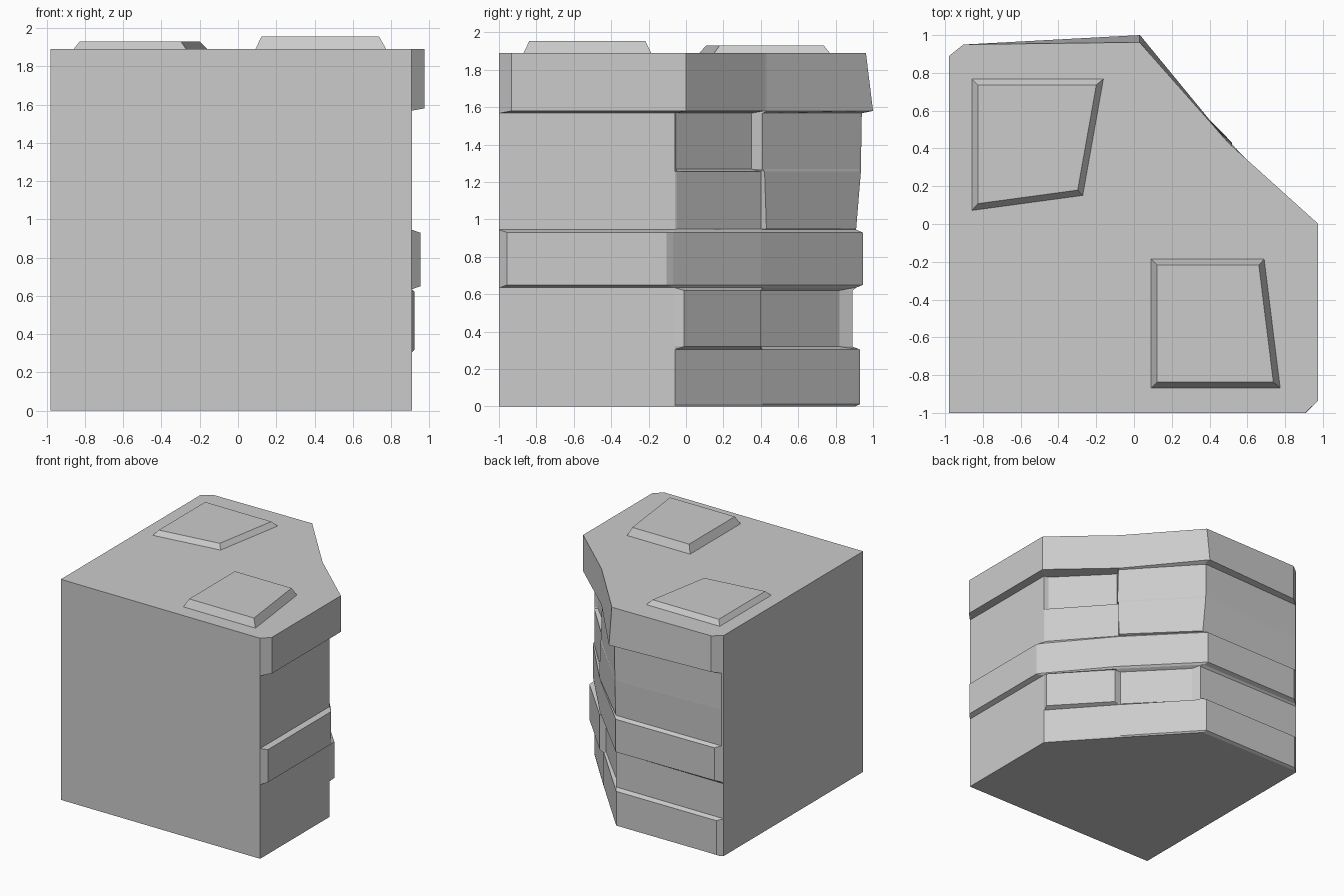
import bpy, bmesh
from mathutils import Vector

if "Cube" in bpy.data.objects:
    bpy.data.objects.remove(bpy.data.objects["Cube"])


def make_object(name, bm):
    bmesh.ops.recalc_face_normals(bm, faces=bm.faces)
    mesh = bpy.data.meshes.new(name)
    bm.to_mesh(mesh)
    bm.free()
    obj = bpy.data.objects.new(name, mesh)
    bpy.context.collection.objects.link(obj)
    return obj


def loft(name, levels):
    """Skin equal-length outlines given as (z, points) and cap both ends."""
    bm = bmesh.new()
    rings = [[bm.verts.new((x, y, z)) for x, y in pts] for z, pts in levels]
    n = len(rings[0])
    bm.faces.new(rings[0])
    bm.faces.new(rings[-1])
    for lo, hi in zip(rings, rings[1:]):
        for i in range(n):
            j = (i + 1) % n
            bm.faces.new((lo[i], lo[j], hi[j], hi[i]))
    bmesh.ops.remove_doubles(bm, verts=bm.verts, dist=0.0005)
    return make_object(name, bm)


def outline(r, d, d2, e, f, g2, g, back):
    """Plan of one course: r pushes out the right face, back the rear face."""
    return [(-.98, -1), (.908, -1), (.91 + r, -.999 + r),
            (.91 + r, d), d2, e, f, g2, g,
            (-.979 + back * 1.25, .89 + back), (-.98, .889)]


# Plans of the five masonry courses, bottom to top
base_in = outline(0, -.06, (.90, -.05), (.49, .40), (.48, .41),
                  (.03, .89), (.02, .90), .015)
base = outline(0, -.06, (.905, -.055), (.50, .40), (.49, .41),
               (.02, .92), (.01, .93), .035)
split = outline(0, -.06, (.923, -.01), (.54, .40), (.48, .40),
                (.07, .82), (.04, .89), 0)
belt_in = outline(0, -.065, (.91, -.06), (.51, .41), (.50, .42),
                  (.03, .90), (.02, .91), .01)
belt = outline(.043, -.105, (.93, -.07), (.53, .41), (.52, .42),
               (.015, .935), (.005, .945), .045)
step_lo = outline(0, -.06, (.905, -.05), (.50, .40), (.52, .43),
                  (.04, .90), (.03, .91), .01)
step_hi = outline(0, -.06, (.905, -.05), (.50, .40), (.52, .42),
                  (.03, .925), (.02, .935), .01)
niche_lo = outline(0, -.06, (.87, -.05), (.475, .35), (.52, .41),
                   (.03, .925), (.02, .935), .01)
niche_hi = outline(0, -.06, (.87, -.05), (.475, .35), (.51, .41),
                   (.03, .93), (.02, .94), .01)
cap_lo = outline(.065, 0, (.965, .01), (.51, .42), (.50, .43),
                 (.04, .99), (.03, 1.0), .06)
cap_hi = outline(.065, 0, (.965, .01), (.51, .42), (.50, .43),
                 (.04, .95), (.03, .962), .06)

# Corner block body
loft("corner_stone_block", [
    (0, base_in), (.012, base), (.305, base),
    (.32, split), (.62, split),
    (.635, belt_in), (.65, belt), (.93, belt), (.945, belt_in),
    (.95, step_lo), (1.255, step_hi),
    (1.27, niche_lo), (1.568, niche_hi),
    (1.58, cap_lo), (1.89, cap_hi)])


def slab(name, corners, z0, z1, inset):
    """Raised paving stone with sloped edges."""
    pts = [Vector(c) for c in corners]
    top = []
    for i, p in enumerate(pts):
        a = (p - pts[i - 1]).normalized()
        b = (pts[(i + 1) % len(pts)] - p).normalized()
        na, nb = Vector((-a.y, a.x)), Vector((-b.y, b.x))
        top.append(p + (na + nb) * inset / (1 + na.dot(nb)))
    loft(name, [(z0, pts), (z1, top)])


# Two paving stones on top
slab("paving_stone_back",
     [(-.86, .07), (-.27, .15), (-.16, .77), (-.86, .77)], 1.888, 1.93, .033)
slab("paving_stone_front",
     [(.09, -.87), (.775, -.87), (.69, -.185), (.09, -.185)], 1.888, 1.955, .033)
